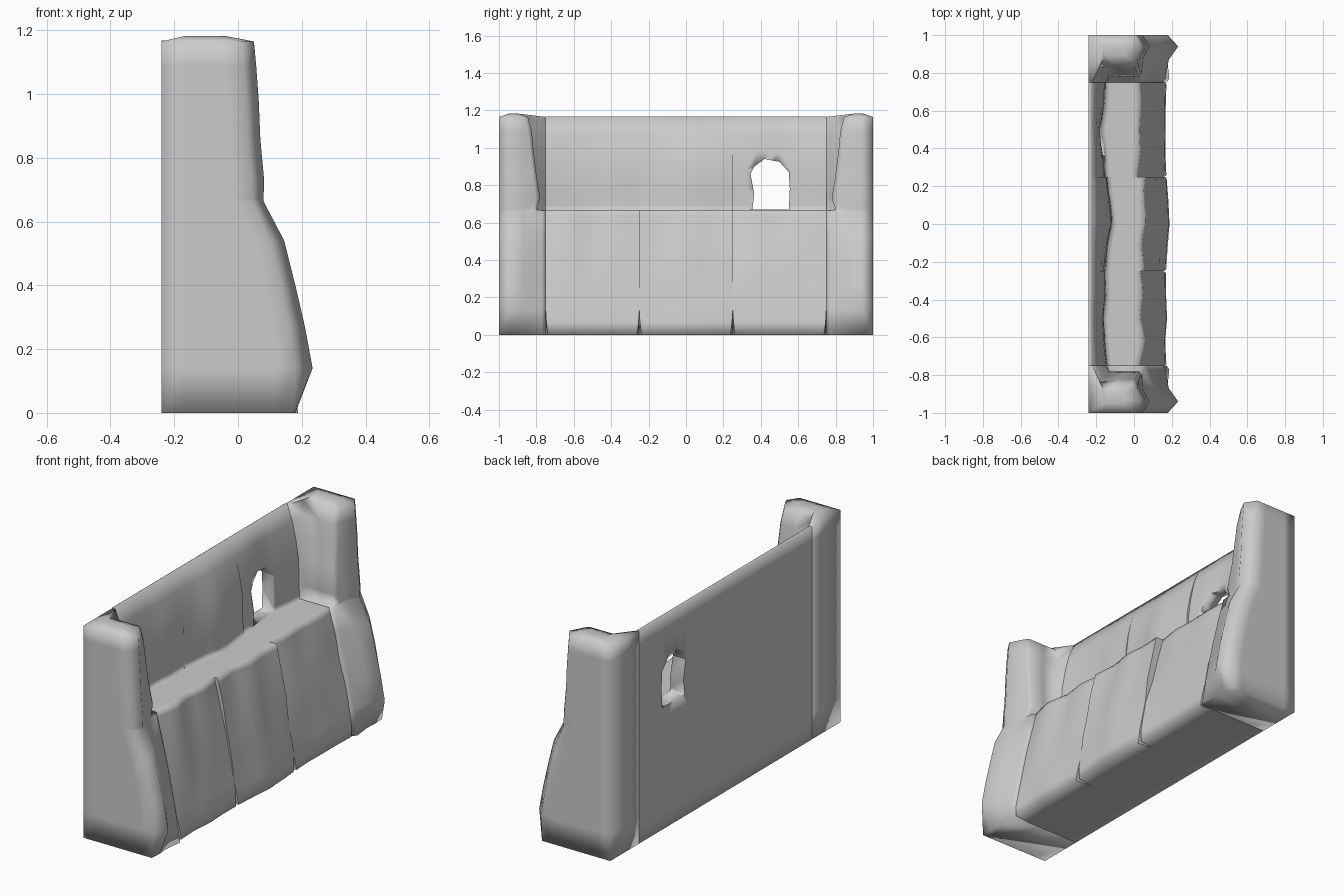
import bpy, bmesh
from mathutils import Vector, noise

if "Cube" in bpy.data.objects:
    bpy.data.objects.remove(bpy.data.objects["Cube"])

stone = bpy.data.materials.new("grey stone")
stone.diffuse_color = (0.6, 0.6, 0.6, 1)
stone.use_nodes = True
stone.node_tree.nodes["Principled BSDF"].inputs["Base Color"].default_value = stone.diffuse_color


def loft(name, rings, crisp_ends=False):
    """Skin a stack of equal closed rings and cap both ends."""
    bm = bmesh.new()
    vr = [[bm.verts.new(p) for p in r] for r in rings]
    n = len(vr[0])
    for a, b in zip(vr, vr[1:]):
        for i in range(n):
            j = (i + 1) % n
            bm.faces.new((a[i], a[j], b[j], b[i]))
    caps = [bm.faces.new(vr[0]), bm.faces.new(vr[-1])]
    bmesh.ops.recalc_face_normals(bm, faces=bm.faces)
    for f in bm.faces:
        f.smooth = True
    if crisp_ends:
        for c in caps:
            for e in c.edges:
                e.smooth = False
    me = bpy.data.meshes.new(name)
    bm.to_mesh(me)
    bm.free()
    me.materials.append(stone)
    ob = bpy.data.objects.new(name, me)
    bpy.context.collection.objects.link(ob)
    return ob


def lerp_table(table, t):
    """Value at t of an evenly spaced table over -0.25..0.25."""
    u = (t + 0.25) / 0.5 * (len(table) - 1)
    i = min(int(u), len(table) - 2)
    return table[i] + (table[i + 1] - table[i]) * (u - i)


# Wall panel cross-section: (blend towards upper line, z) for slope and parapet
SLOPE = [(0, 0), (0.04, 0.07), (0.13, 0.13), (0.31, 0.26), (0.53, 0.4),
         (0.755, 0.53), (0.95, 0.64), (1, 0.668)]
PARAPET = [(0, 0.668), (0.02, 0.69), (0.04, 0.78), (0.08, 0.88), (0.3, 0.98),
           (0.6, 1.08), (1, 1.168)]
BACK = [(-0.24, 1.168), (-0.24, 1.08), (-0.24, 0.6), (-0.24, 0.1), (-0.24, 0),
        (-0.19, 0), (0.08, 0)]


def panel(name, yc, toe, lip, foot):
    """toe, lip, foot: x of slope bottom, ledge edge and parapet base along y."""
    rings = []
    for t in (-0.25, -0.235, -0.18, -0.12, -0.06, 0, 0.06, 0.12, 0.18, 0.235, 0.25):
        a, b, c = (lerp_table(k, t) for k in (toe, lip, foot))
        edge = 0.012 * (abs(t) > 0.24)  # panels ease back at the bottom of each seam
        ring = []
        for f, z in SLOPE:
            n = noise.noise(Vector((yc * 7, (yc + t) * 6, z * 5)))
            y = t - (edge if t > 0 else -edge) * max(0, 1 - z / 0.1)
            ring.append((a + (b - a) * f + 0.012 * n * min(1, z * 4), yc + y, z))
        ring.append((b - 0.03, yc + t, 0.668))
        ring.append((c + 0.025, yc + t, 0.668))
        for f, z in PARAPET:
            n = noise.noise(Vector((yc * 5, (yc + t) * 6, z * 5)))
            ring.append((c + (-0.225 - c) * f + 0.01 * n * (1 - f), yc + t, z))
        ring += [(x, yc + t, z) for x, z in BACK]
        rings.append(ring)
    return loft(name, rings, True)


panel("left_wall_panel", -0.5, (0.172, 0.165, 0.175, 0.17, 0.17),
      (0.03, 0.05, 0.03, 0.045, 0.035), (-0.14, -0.155, -0.16, -0.145, -0.15))
panel("middle_wall_panel", 0, (0.17, 0.178, 0.188, 0.182, 0.172),
      (0.05, 0.04, 0.06, 0.05, 0.06), (-0.15, -0.14, -0.115, -0.125, -0.14))
window_panel = panel("window_wall_panel", 0.5, (0.172, 0.166, 0.168, 0.168, 0.172),
                     (0.02, 0.03, 0.03, 0.035, 0.03),
                     (-0.15, -0.155, -0.175, -0.155, -0.15))

# Arched window cut through the parapet
ARCH = [(0.355, 0.67), (0.365, 0.75), (0.345, 0.86), (0.365, 0.9), (0.42, 0.94),
        (0.5, 0.925), (0.55, 0.87), (0.555, 0.78), (0.55, 0.67)]
cutter = loft("window_cutter", [[(x, y, z) for y, z in ARCH] for x in (-0.4, 0.1)])
cutter.hide_render = True
mod = window_panel.modifiers.new("window", "BOOLEAN")
mod.object = cutter
mod.operation = "DIFFERENCE"
mod.solver = "EXACT"
bpy.context.view_layer.objects.active = window_panel
bpy.ops.object.modifier_apply(modifier=mod.name)
bpy.data.objects.remove(cutter)

# End pillars: height, front x, front edge cut-back, inner edge x, parapet x, inner y
LEVELS = [(0, 0.18, 0.005, 0.172, -0.14, 0.75), (0.14, 0.234, 0.055, 0.15, -0.14, 0.75),
          (0.27, 0.21, 0.05, 0.125, -0.14, 0.75), (0.4, 0.18, 0.045, 0.097, -0.14, 0.75),
          (0.54, 0.145, 0.045, 0.063, -0.14, 0.75), (0.664, 0.08, 0.035, 0.03, -0.14, 0.75),
          (0.67, 0.08, 0.035, 0.03, -0.14, 0.80), (0.73, 0.082, 0.04, 0.027, -0.145, 0.78),
          (0.86, 0.07, 0.04, 0.015, -0.15, 0.8), (0.98, 0.065, 0.04, 0.01, -0.165, 0.815),
          (1.09, 0.057, 0.04, 0.002, -0.19, 0.825), (1.165, 0.05, 0.04, -0.005, -0.22, 0.845)]


def pillar(name, s):
    rings = []
    for z, xf, cut, xi, xw, yi in LEVELS:
        ring = [(-0.24, 1), (-0.17, 1), (xf - cut - 0.06, 1), (xf - cut, 1), (xf, 0.94),
                (xf - cut * 0.9, 0.87), (xi + 0.015, yi + 0.02), (xi, yi),
                ((xf + xw) / 2 - 0.02, yi), (xw + 0.015, yi),
                (xw, 0.75), (-0.24, 0.75), (-0.24, 0.84)]
        rings.append([(x, s * y, z) for x, y in ring])
    # slightly domed top, leaving the parapet corner low
    rings.append([(-0.11 + (x + 0.11) * 0.45, s * (0.92 + (max(abs(y), 0.84) - 0.92) * 0.35),
                   1.182) for x, y, z in rings[-1]])
    return loft(name, rings)


pillar("left_pillar", -1)
pillar("right_pillar", 1)
